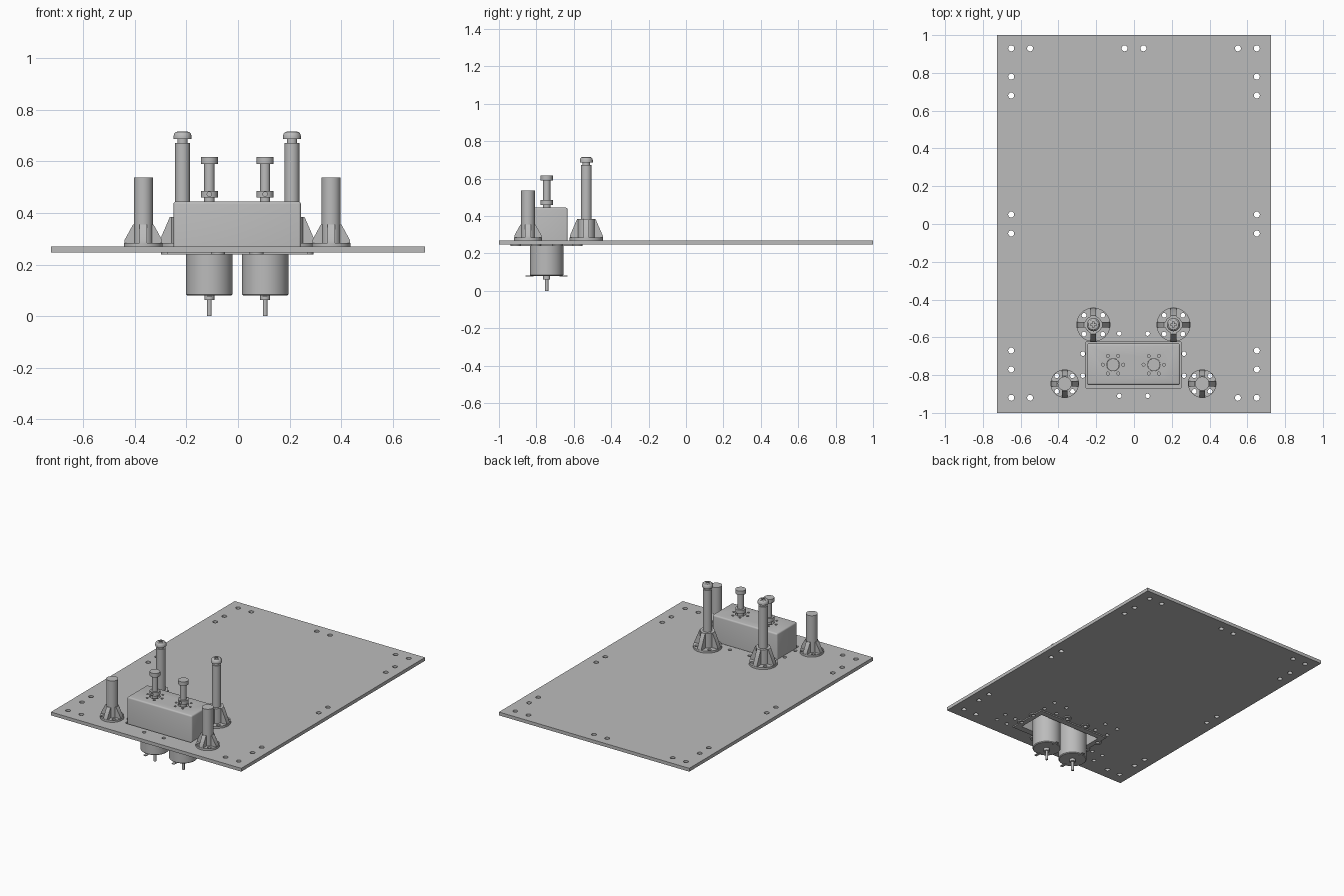
import bpy, bmesh, math
from mathutils import Matrix, Vector

cube = bpy.data.objects.get("Cube")
if cube:
    bpy.data.objects.remove(cube, do_unlink=True)

GREY = (0.5, 0.5, 0.5, 1)
mat = bpy.data.materials.new("plain grey")
mat.use_nodes = True
mat.diffuse_color = GREY
mat.node_tree.nodes["Principled BSDF"].inputs["Base Color"].default_value = GREY


def lathe(bm, x, y, profile, n=32):
    """Closed solid of revolution around a vertical axis from (radius, z) pairs."""
    rings = []
    for r, z in profile:
        rings.append([bm.verts.new((x + r * math.cos(math.tau * i / n),
                                    y + r * math.sin(math.tau * i / n), z)) for i in range(n)])
    for a, b in zip(rings, rings[1:]):
        for i in range(n):
            j = (i + 1) % n
            bm.faces.new((a[i], a[j], b[j], b[i]))
    bm.faces.new(rings[0][::-1])
    bm.faces.new(rings[-1])


def cyl(bm, x, y, r, z0, z1, n=32):
    lathe(bm, x, y, [(r, z0), (r, z1)], n)


def box(bm, x0, x1, y0, y1, z0, z1):
    size = Matrix.Diagonal((x1 - x0, y1 - y0, z1 - z0, 1))
    centre = Matrix.Translation(((x0 + x1) / 2, (y0 + y1) / 2, (z0 + z1) / 2))
    return bmesh.ops.create_cube(bm, size=1, matrix=centre @ size)["verts"]


def gusset(bm, x, y, angle, outline, width):
    """Radial rib: an (radius, z) outline given a thickness."""
    turn = Matrix.Translation((x, y, 0)) @ Matrix.Rotation(angle, 4, "Z")
    sides = [[bm.verts.new(turn @ Vector((r, s * width / 2, z))) for r, z in outline]
             for s in (-1, 1)]
    bm.faces.new(sides[0])
    bm.faces.new(sides[1][::-1])
    for i in range(len(outline)):
        j = (i + 1) % len(outline)
        bm.faces.new((sides[0][i], sides[1][i], sides[1][j], sides[0][j]))


def finish(name, bm):
    bmesh.ops.recalc_face_normals(bm, faces=bm.faces)
    me = bpy.data.meshes.new(name)
    bm.to_mesh(me)
    bm.free()
    me.materials.append(mat)
    ob = bpy.data.objects.new(name, me)
    bpy.context.collection.objects.link(ob)
    return ob


def activate(ob):
    bpy.ops.object.select_all(action="DESELECT")
    ob.select_set(True)
    bpy.context.view_layer.objects.active = ob


def smooth(ob):
    activate(ob)
    bpy.ops.object.shade_smooth_by_angle(angle=math.radians(30))


def combine(ob, bm, operation="DIFFERENCE"):
    """Apply a boolean with the shapes in bm, then drop the helper."""
    helper = finish("helper", bm)
    helper.hide_render = True
    mod = ob.modifiers.new("cut", "BOOLEAN")
    mod.operation, mod.object, mod.solver = operation, helper, "EXACT"
    activate(ob)
    bpy.ops.object.modifier_apply(modifier=mod.name)
    bpy.data.objects.remove(helper, do_unlink=True)


CX = -0.003            # centre line of the motor unit
MY = -0.745            # row of motor axes
P0, P1 = 0.247, 0.27   # base plate bottom and top
BOX_TOP = 0.445
motor_x = (CX - 0.108, CX + 0.108)
corner_holes = [(0.65, 0.93), (0.55, 0.93), (0.05, 0.93), (0.65, 0.78), (0.65, 0.68),
                (0.65, 0.05), (0.65, -0.05), (0.65, -0.67), (0.65, -0.77),
                (0.65, -0.92), (0.55, -0.92)]
tabs = [(CX + s * x, MY + t * y) for x, y in ((0.075, 0.165), (0.268, 0.058))
        for s in (-1, 1) for t in (-1, 1)]
# post positions: name, x, y, flange radius
posts = [("front", 0.364, -0.845, 0.075), ("rear", 0.212, -0.533, 0.09)]


def post_holes(bm, x, y, r):
    for k in range(4):
        a = math.radians(45 + 90 * k)
        d = r * 0.78
        cyl(bm, x + d * math.cos(a), y + d * math.sin(a), 0.0125, 0.2, 0.32, 16)


# base plate with its holes and motor opening
bm = bmesh.new()
box(bm, -0.725, 0.725, -1, 1, P0, P1)
plate = finish("base_plate", bm)
bm = bmesh.new()
for x, y in corner_holes:
    for s in (-1, 1):
        cyl(bm, s * x, y, 0.016, 0.2, 0.3, 20)
for x, y in tabs:
    cyl(bm, x, y, 0.012, 0.2, 0.3, 16)
for name, x, y, r in posts:
    for s in (-1, 1):
        post_holes(bm, CX + s * x, y, r)
box(bm, CX - 0.251, CX + 0.251, -0.868, -0.625, 0.2, 0.3)
combine(plate, bm)
smooth(plate)

# housing: rounded, open-bottomed box around the motors
bm = bmesh.new()
box(bm, CX - 0.247, CX + 0.247, -0.852, -0.633, 0.241, BOX_TOP)
edges = [e for e in bm.edges if max(v.co.z for v in e.verts) > 0.4]
bmesh.ops.bevel(bm, geom=edges, offset=0.01, segments=3, affect="EDGES", profile=0.5)
housing = finish("motor_housing", bm)
bm = bmesh.new()
box(bm, CX - 0.236, CX + 0.236, -0.841, -0.644, 0.2, BOX_TOP - 0.011)
combine(housing, bm)
bm = bmesh.new()
for x in motor_x:
    cyl(bm, x, MY, 0.034, 0.42, 0.5, 24)
    for k in range(6):
        a = math.radians(60 * k)
        cyl(bm, x + 0.054 * math.cos(a), MY + 0.054 * math.sin(a), 0.008, 0.42, 0.5, 12)
combine(housing, bm)
smooth(housing)

# thin mounting flange with round tabs under the plate
bm = bmesh.new()
box(bm, CX - 0.272, CX + 0.272, -0.885, -0.605, 0.239, P0)
flange = finish("housing_flange", bm)
bm = bmesh.new()
for x, y in tabs:
    cyl(bm, x, y, 0.027, 0.239, P0, 24)
combine(flange, bm, "UNION")
bm = bmesh.new()
for x, y in tabs:
    cyl(bm, x, y, 0.012, 0.2, 0.3, 16)
box(bm, CX - 0.236, CX + 0.236, -0.841, -0.644, 0.2, 0.3)
combine(flange, bm)
smooth(flange)

for side, x in zip(("right", "left"), motor_x):
    # motor can, rear boss and shaft
    bm = bmesh.new()
    lathe(bm, x, MY, [(0.009, 0), (0.009, 0.062), (0.019, 0.062), (0.019, 0.08), (0.085, 0.08),
                      (0.09, 0.085), (0.09, 0.434)], 48)
    for s in (-1, 1):
        y0, y1 = sorted((MY + s * 0.07, MY + s * 0.112))
        box(bm, x - 0.01, x + 0.01, y0, y1, 0.077, 0.081)
    smooth(finish(side + "_motor", bm))
    # collared drive spool
    bm = bmesh.new()
    lathe(bm, x, MY, [(0.02, 0.434), (0.02, 0.46), (0.033, 0.46), (0.033, 0.486), (0.02, 0.486),
                      (0.02, 0.59), (0.033, 0.59), (0.033, 0.617)])
    spool = finish(side + "_spool", bm)
    bm = bmesh.new()
    bmesh.ops.create_cone(bm, cap_ends=True, segments=12, radius1=0.009, radius2=0.009, depth=0.03,
                          matrix=Matrix.Translation((x, MY - 0.033, 0.473))
                          @ Matrix.Rotation(math.pi / 2, 4, "X"))
    combine(spool, bm)
    smooth(spool)

for name, px, y, r in posts:
    for side, s in (("right", -1), ("left", 1)):
        x = CX + s * px
        rear = name == "rear"
        hub, top = (0.046, 0.385) if rear else (0.037, 0.355)
        # drilled foot
        bm = bmesh.new()
        cyl(bm, x, y, r, P1, 0.284, 40)
        foot = finish(f"{name}_{side}_post_foot", bm)
        bm = bmesh.new()
        post_holes(bm, x, y, r)
        combine(foot, bm)
        smooth(foot)
        # post with four ribs
        bm = bmesh.new()
        if rear:
            lathe(bm, x, y, [(hub, 0.28), (hub, top), (0.029, top), (0.029, 0.672),
                             (0.02, 0.672), (0.02, 0.69)])
        else:
            cyl(bm, x, y, hub, 0.28, 0.537)
        outline = [(hub - 0.015, 0.28), (r - 0.002, 0.28), (r - 0.002, 0.295),
                   (hub + 0.003, top), (hub - 0.015, top - 0.001)]
        for k in range(4):
            gusset(bm, x, y, k * math.pi / 2, outline, 0.03)
        smooth(finish(f"{name}_{side}_post", bm))
        # domed screw head with cross recess
        if rear:
            bm = bmesh.new()
            lathe(bm, x, y, [(0.035, 0.687), (0.035, 0.698), (0.032, 0.708),
                             (0.026, 0.714), (0.018, 0.716)])
            head = finish(f"{side}_screw_head", bm)
            for w, h in ((0.016, 0.004), (0.004, 0.016)):
                bm = bmesh.new()
                box(bm, x - w, x + w, y - h, y + h, 0.704, 0.73)
                combine(head, bm)
            smooth(head)
